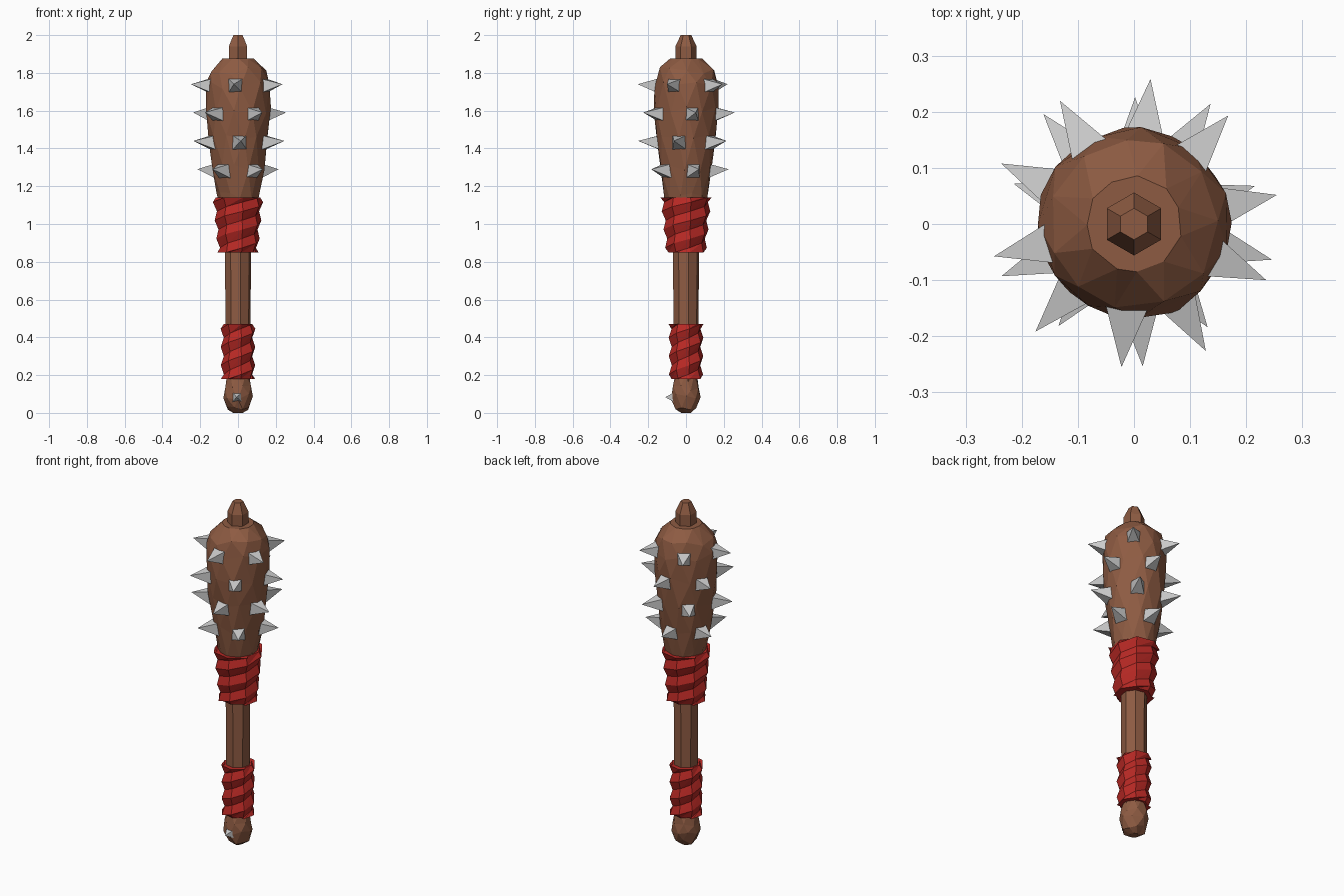
import bpy, bmesh, math, random
from mathutils import Vector

if "Cube" in bpy.data.objects:
    bpy.data.objects.remove(bpy.data.objects["Cube"])

random.seed(4)


def material(name, rgb):
    m = bpy.data.materials.new(name)
    m.diffuse_color = (*rgb, 1)
    m.use_nodes = True
    m.node_tree.nodes["Principled BSDF"].inputs["Base Color"].default_value = m.diffuse_color
    return m


wood = material("wood", (0.27, 0.105, 0.055))
cloth = material("red_cloth", (0.48, 0.022, 0.018))


def finish(name, bm, mat=None):
    bmesh.ops.remove_doubles(bm, verts=bm.verts, dist=0.0005)
    bmesh.ops.recalc_face_normals(bm, faces=bm.faces)
    me = bpy.data.meshes.new(name)
    bm.to_mesh(me)
    bm.free()
    ob = bpy.data.objects.new(name, me)
    bpy.context.collection.objects.link(ob)
    if mat:
        me.materials.append(mat)
    return ob


def polar(r, a, z):
    return Vector((r * math.cos(a), r * math.sin(a), z))


def carved(name, profile, n, stagger=False, jitter=0.0, start=0.0):
    """Faceted solid of stacked rings; staggered rings give triangular facets."""
    bm = bmesh.new()
    rings = []
    for k, (z, r) in enumerate(profile):
        ring = []
        for i in range(n):
            a = start + (i + (0.5 * k if stagger else 0)) * math.tau / n
            dz = random.uniform(-jitter, jitter) if 0 < k < len(profile) - 1 else 0
            ring.append(bm.verts.new(polar(
                r * (1 + random.uniform(-jitter, jitter)),
                a + random.uniform(-jitter, jitter) * 4, z + dz)))
        rings.append(ring)
    for lo, hi in zip(rings, rings[1:]):
        for i in range(n):
            j = (i + 1) % n
            if stagger:
                bm.faces.new((lo[i], lo[j], hi[i]))
                bm.faces.new((lo[j], hi[j], hi[i]))
            else:
                bm.faces.new((lo[i], lo[j], hi[j], hi[i]))
    bm.faces.new(rings[0][::-1])
    bm.faces.new(rings[-1])
    return finish(name, bm, wood)


def wrap(name, z0, z1, ridge, valley, n=8):
    """Twisted cloth: helical ridges and valleys cut flat at both ends."""
    bm = bmesh.new()
    step = (z1 - z0) / 6
    pitch = 4 * step
    rows = []
    for j in range(-6, 9):
        row = []
        for i in range(n + 1):
            z = z0 + (j + 0.5) * step + pitch * i / n
            zc = min(max(z, z0), z1)
            t = (zc - z0) / (z1 - z0)
            lo, hi = ridge if j % 2 else valley
            r = lo + (hi - lo) * t
            if z < z0 - step or z > z1 + step:
                r = 0.05
            row.append(bm.verts.new(polar(r, i * math.tau / n + 0.2, zc)))
        rows.append(row)
    for lo, hi in zip(rows, rows[1:]):
        for i in range(n):
            bm.faces.new((lo[i], lo[i + 1], hi[i + 1]))
            bm.faces.new((lo[i], hi[i + 1], hi[i]))
    bmesh.ops.dissolve_degenerate(bm, dist=0.0005, edges=bm.edges)
    return finish(name, bm, cloth)


def spike(name, angle, z, r_base, r_tip, half, rise=0.01):
    """Square pyramid pointing outward from the axis."""
    bm = bmesh.new()
    side = Vector((-math.sin(angle), math.cos(angle), 0)) * half
    up = Vector((0, 0, half))
    c = polar(r_base, angle, z)
    base = [bm.verts.new(c + side * u + up * v)
            for u, v in ((-1, -1), (1, -1), (1, 1), (-1, 1))]
    tip = bm.verts.new(polar(r_tip, angle, z + rise))
    bm.faces.new(base)
    for i in range(4):
        bm.faces.new((base[i], base[(i + 1) % 4], tip))
    return finish(name, bm)


# Wooden body
carved("handle", [(0.12, 0.062), (0.5, 0.068), (0.85, 0.07), (1.12, 0.075)], 8, start=0.2)
carved("pommel", [(0.0, 0.025), (0.03, 0.06), (0.085, 0.078), (0.13, 0.072), (0.2, 0.058)],
       8, stagger=True, jitter=0.015)
carved("head", [(1.05, 0.09), (1.15, 0.113), (1.3, 0.138), (1.45, 0.158), (1.6, 0.171),
                (1.73, 0.17), (1.81, 0.15), (1.875, 0.085)],
       11, stagger=True, jitter=0.022)
carved("top_knob", [(1.84, 0.056), (1.94, 0.056), (2.0, 0.028)], 6, start=math.pi / 2)

# Cloth wraps
wrap("lower_wrap", 0.18, 0.47, (0.092, 0.094), (0.076, 0.077))
wrap("upper_wrap", 0.85, 1.14, (0.11, 0.138), (0.095, 0.12))

# Rows of five spikes: height, first angle, base radius, tip radius
for row, (z, a, rb, rt) in enumerate([(1.28, 17.5, 0.10, 0.226), (1.43, 57.5, 0.12, 0.254),
                                      (1.58, 11.5, 0.13, 0.26), (1.73, 49, 0.13, 0.256)]):
    for i in range(5):
        spike(f"spike_{row}_{i}", math.radians(a + 72 * i), z, rb, rt, 0.044)
spike("pommel_spike", math.radians(266), 0.083, 0.06, 0.11, 0.026, 0.0)
